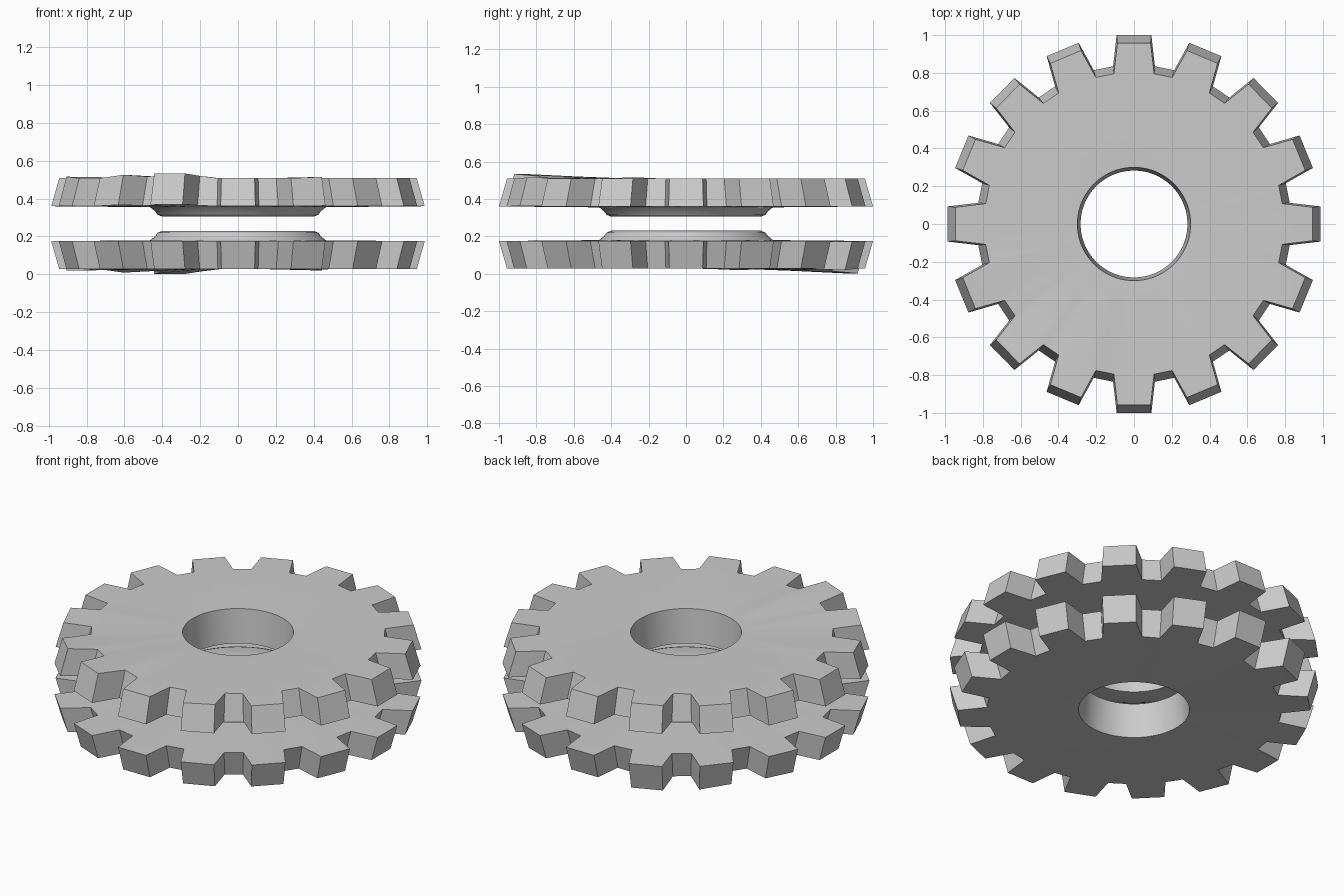
import bpy
import bmesh
from math import cos, sin, pi

cube = bpy.data.objects.get("Cube")
if cube:
    bpy.data.objects.remove(cube, do_unlink=True)

TEETH = 16
STEP = 2 * pi / TEETH
MID_Z = 0.2675
# Bent teeth: index -> lift of the clockwise and counterclockwise edges
LIFT = {9: (0.008, 0), 10: (0, 0.018), 11: (0.025, 0.025), 13: (0, 0.007)}


def circle(r, z):
    """Ring with four points per tooth."""
    n = TEETH * 4
    return [(r * cos((i - 1.5) * STEP / 4), r * sin((i - 1.5) * STEP / 4), z)
            for i in range(n)]


def toothed(root, tip, root_half, tip_half, z, bend):
    """Gear outline: root, tip, tip, root for each tooth."""
    points = []
    for k in range(TEETH):
        c, s = cos(k * STEP), sin(k * STEP)
        low, high = LIFT.get(k, (0, 0))
        for r, w, lift in ((root, -root_half, low * 0.5), (tip, -tip_half, low),
                           (tip, tip_half, high), (root, root_half, high * 0.5)):
            points.append(((r * c - w * s) * 0.987, r * s + w * c, z + lift * bend))
    return points


def gear_disc(name):
    bm = bmesh.new()
    # Closed loop of rings: hole, top face, teeth, underside, hub boss
    sections = [
        circle(0.30, 0.505),
        circle(0.37, 0.507),
        toothed(0.795, 0.957, 0.108, 0.089, 0.508, 1),
        toothed(0.835, 1.0, 0.112, 0.093, 0.36, 0.4),
        circle(0.465, 0.355),
        circle(0.44, 0.335),
        circle(0.425, 0.315),
        circle(0.40, 0.305),
        circle(0.283, 0.305),
    ]
    rings = [[bm.verts.new((x, y, z - MID_Z)) for x, y, z in sec] for sec in sections]
    n = TEETH * 4
    for a, b in zip(rings, rings[1:] + rings[:1]):
        for i in range(n):
            j = (i + 1) % n
            bm.faces.new((a[i], b[i], b[j], a[j]))
    bmesh.ops.recalc_face_normals(bm, faces=bm.faces)
    mesh = bpy.data.meshes.new(name)
    bm.to_mesh(mesh)
    bm.free()
    obj = bpy.data.objects.new(name, mesh)
    bpy.context.collection.objects.link(obj)
    obj.location.z = MID_Z
    bpy.ops.object.select_all(action='DESELECT')
    obj.select_set(True)
    bpy.context.view_layer.objects.active = obj
    bpy.ops.object.shade_smooth_by_angle()
    return obj


# Two identical discs, the lower one flipped so the hubs face each other
gear_disc("upper_gear")
gear_disc("lower_gear").rotation_euler.x = pi
